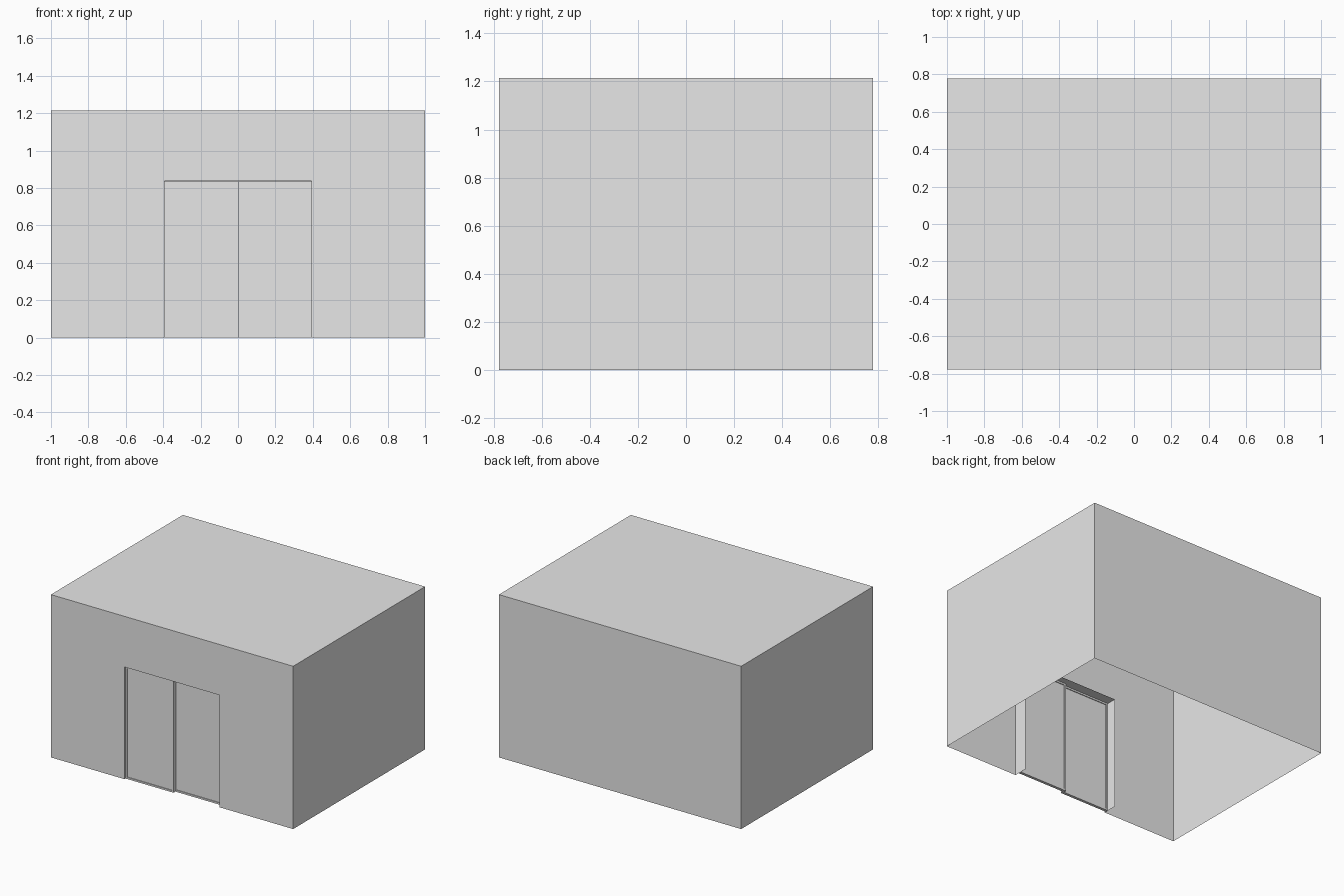
import bpy, bmesh

if "Cube" in bpy.data.objects:
    bpy.data.objects.remove(bpy.data.objects["Cube"])

W, D, H = 1.0, 0.778, 1.215          # half width, half depth, height
OW, OH = 0.394, 0.837                # half width and height of the doorway
FRONT = -D

grey = bpy.data.materials.new("light_grey")
grey.diffuse_color = (0.8, 0.8, 0.8, 1)
grey.use_nodes = True
grey.node_tree.nodes["Principled BSDF"].inputs["Base Color"].default_value = grey.diffuse_color


def finish(name, bm):
    mesh = bpy.data.meshes.new(name)
    bm.to_mesh(mesh)
    bm.free()
    mesh.materials.append(grey)
    obj = bpy.data.objects.new(name, mesh)
    bpy.context.collection.objects.link(obj)
    return obj


def sheet(name, *polys):
    """Thin surface made of a few polygons sharing corners."""
    bm = bmesh.new()
    for poly in polys:
        bm.faces.new([bm.verts.new(p) for p in poly])
    bmesh.ops.remove_doubles(bm, verts=bm.verts, dist=1e-5)
    return finish(name, bm)


# Front wall outline goes around the doorway
front = [(-W, 0), (-OW, 0), (-OW, OH), (OW, OH), (OW, 0), (W, 0), (W, H), (-W, H)]

# Room shell: open underneath, single-surface walls
sheet("room_shell",
      [(x, FRONT, z) for x, z in front],
      [(W, D, 0), (-W, D, 0), (-W, D, H), (W, D, H)],
      [(W, -D, 0), (W, D, 0), (W, D, H), (W, -D, H)],
      [(-W, D, 0), (-W, -D, 0), (-W, -D, H), (-W, D, H)],
      [(-W, -D, H), (W, -D, H), (W, D, H), (-W, D, H)])

# Doorway lining: two jambs and a lintel running into the room
y0, y1 = FRONT, FRONT + 0.106
sheet("doorway_lining",
      [(-OW, y0, 0), (-OW, y0, OH), (-OW, y1, OH), (-OW, y1, 0)],
      [(OW, y0, 0), (OW, y1, 0), (OW, y1, OH), (OW, y0, OH)],
      [(-OW, y0, OH), (OW, y0, OH), (OW, y1, OH), (-OW, y1, OH)])


def door(name, xa, xb, ya, yb, rim=0.018, depth=0.006):
    """Sliding door: a slab with a panel sunk into both faces."""
    bm = bmesh.new()
    bmesh.ops.create_cube(bm, size=1)
    for v in bm.verts:
        v.co = (xa if v.co.x < 0 else xb, ya if v.co.y < 0 else yb,
                0 if v.co.z < 0 else OH - 0.001)
    bm.normal_update()
    broad = [f for f in bm.faces if abs(f.normal.y) > 0.9]
    bmesh.ops.inset_individual(bm, faces=broad, thickness=rim)
    # sink each panel straight back with its own side walls
    for f in broad:
        n = f.normal.copy()
        bmesh.ops.inset_individual(bm, faces=[f], thickness=0.0001)
        bmesh.ops.translate(bm, verts=f.verts, vec=-n * depth)
    return finish(name, bm)


# Two overlapping doors on separate tracks
door("left_sliding_door", -OW + 0.001, 0.004, FRONT + 0.012, FRONT + 0.033)
door("right_sliding_door", -0.006, OW - 0.001, FRONT + 0.034, FRONT + 0.055)
